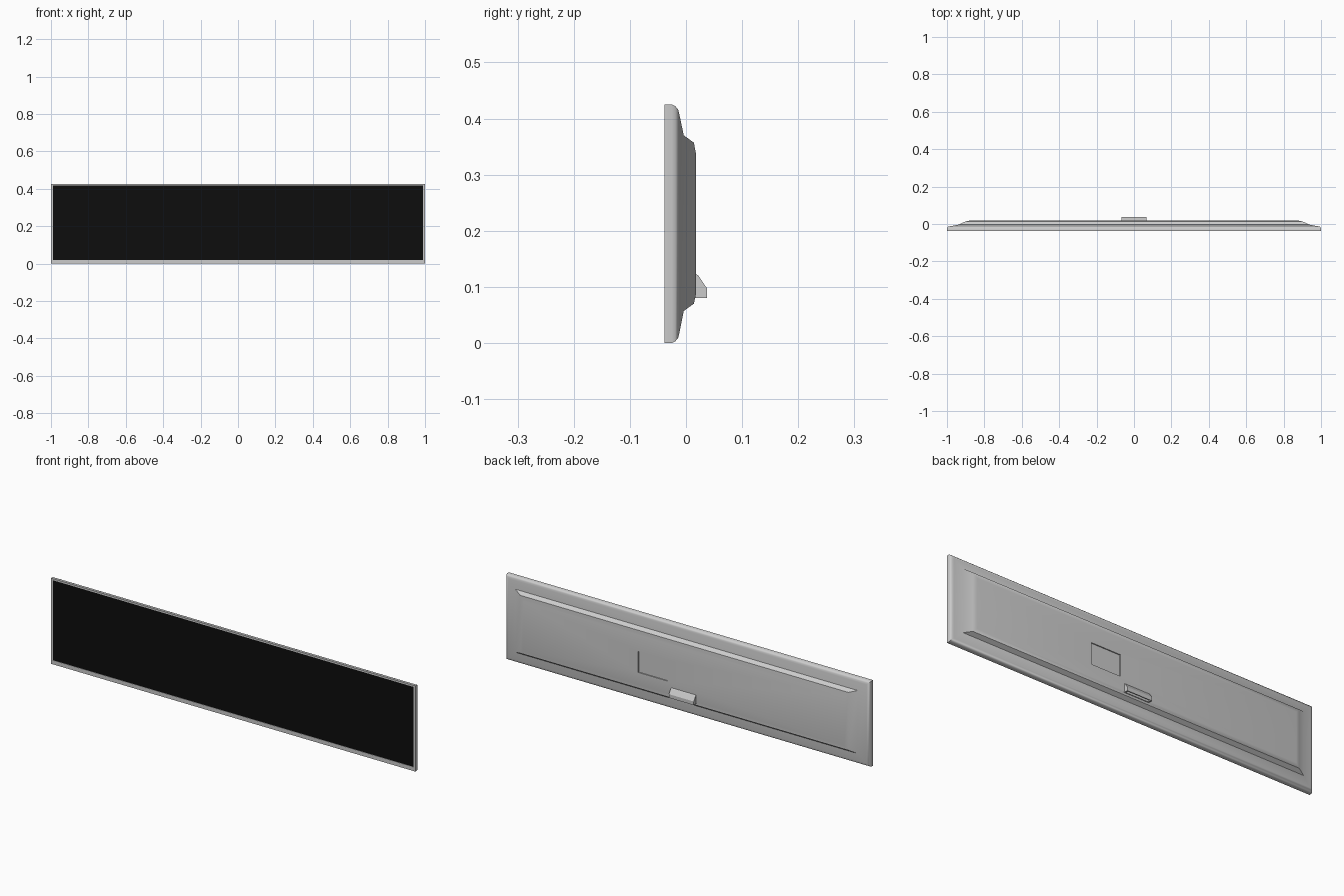
import bpy, bmesh, math

if "Cube" in bpy.data.objects:
    bpy.data.objects.remove(bpy.data.objects["Cube"])


def make_object(name, bm):
    bmesh.ops.recalc_face_normals(bm, faces=bm.faces)
    mesh = bpy.data.meshes.new(name)
    bm.to_mesh(mesh)
    bm.free()
    ob = bpy.data.objects.new(name, mesh)
    bpy.context.collection.objects.link(ob)
    return ob


def loft(name, loops):
    """Skin a list of equal-length vertex loops and cap both ends."""
    bm = bmesh.new()
    rows = [[bm.verts.new(p) for p in loop] for loop in loops]
    for a, b in zip(rows, rows[1:]):
        n = len(a)
        for i in range(n):
            j = (i + 1) % n
            bm.faces.new((a[i], a[j], b[j], b[i]))
    bm.faces.new(rows[0][::-1])
    bm.faces.new(rows[-1])
    return make_object(name, bm)


def rect(hx, z0, z1, y):
    return [(-hx, y, z0), (hx, y, z0), (hx, y, z1), (-hx, y, z1)]


def box(name, x0, x1, y0, y1, z0, z1):
    return loft(name, [[(x0, y, z0), (x1, y, z0), (x1, y, z1), (x0, y, z1)]
                       for y in (y0, y1)])


def cut(ob, cutter):
    """Subtract the cutter from the object, then remove the cutter."""
    cutter.hide_render = True
    mod = ob.modifiers.new("cut", 'BOOLEAN')
    mod.operation = 'DIFFERENCE'
    mod.solver = 'EXACT'
    mod.object = cutter
    bpy.context.view_layer.objects.active = ob
    bpy.ops.object.modifier_apply(modifier=mod.name)
    bpy.data.objects.remove(cutter)


black = bpy.data.materials.new("black")
black.diffuse_color = (0.004, 0.004, 0.004, 1)
black.use_nodes = True
black.node_tree.nodes["Principled BSDF"].inputs["Base Color"].default_value = black.diffuse_color

# Housing: rectangular rings from the screen recess round to the back panel
housing = loft("housing", [rect(*r) for r in (
    (0.99, 0.02, 0.417, -0.035),
    (0.99, 0.02, 0.417, -0.038),
    (1.0, 0.0, 0.425, -0.038),
    (1.0, 0.0, 0.425, -0.025),
    (0.998, 0.003, 0.422, -0.019),
    (0.993, 0.009, 0.416, -0.014),
    (0.983, 0.017, 0.408, -0.012),
    (0.94, 0.057, 0.37, -0.004),
    (0.90, 0.07, 0.357, 0.014),
    (0.88, 0.088, 0.336, 0.018),
)])
# Shallow label pocket in the back panel
cut(housing, box("pocket_cutter", 0.09, 0.25, 0.013, 0.03, 0.15, 0.255))

# Screen
screen = box("screen", -0.99, 0.99, -0.036, -0.034, 0.02, 0.417)
screen.data.materials.append(black)

# Cable hood on the back, open underneath
profile = [(0.016, 0.08), (0.037, 0.08), (0.037, 0.098), (0.022, 0.12), (0.016, 0.124)]
hood = loft("cable_hood", [[(x, y, z) for y, z in profile] for x in (-0.068, 0.068)])
cut(hood, box("hood_cutter", -0.062, 0.062, 0.02, 0.034, 0.07, 0.096))

# Dark connector strip inside the hood
connector = box("connector_strip", -0.061, 0.061, 0.0205, 0.0335, 0.09, 0.098)
connector.data.materials.append(black)

# Smooth the rounded housing, keep creases crisp
bpy.ops.object.select_all(action='DESELECT')
housing.select_set(True)
bpy.context.view_layer.objects.active = housing
bpy.ops.object.shade_smooth_by_angle(angle=math.radians(35))
